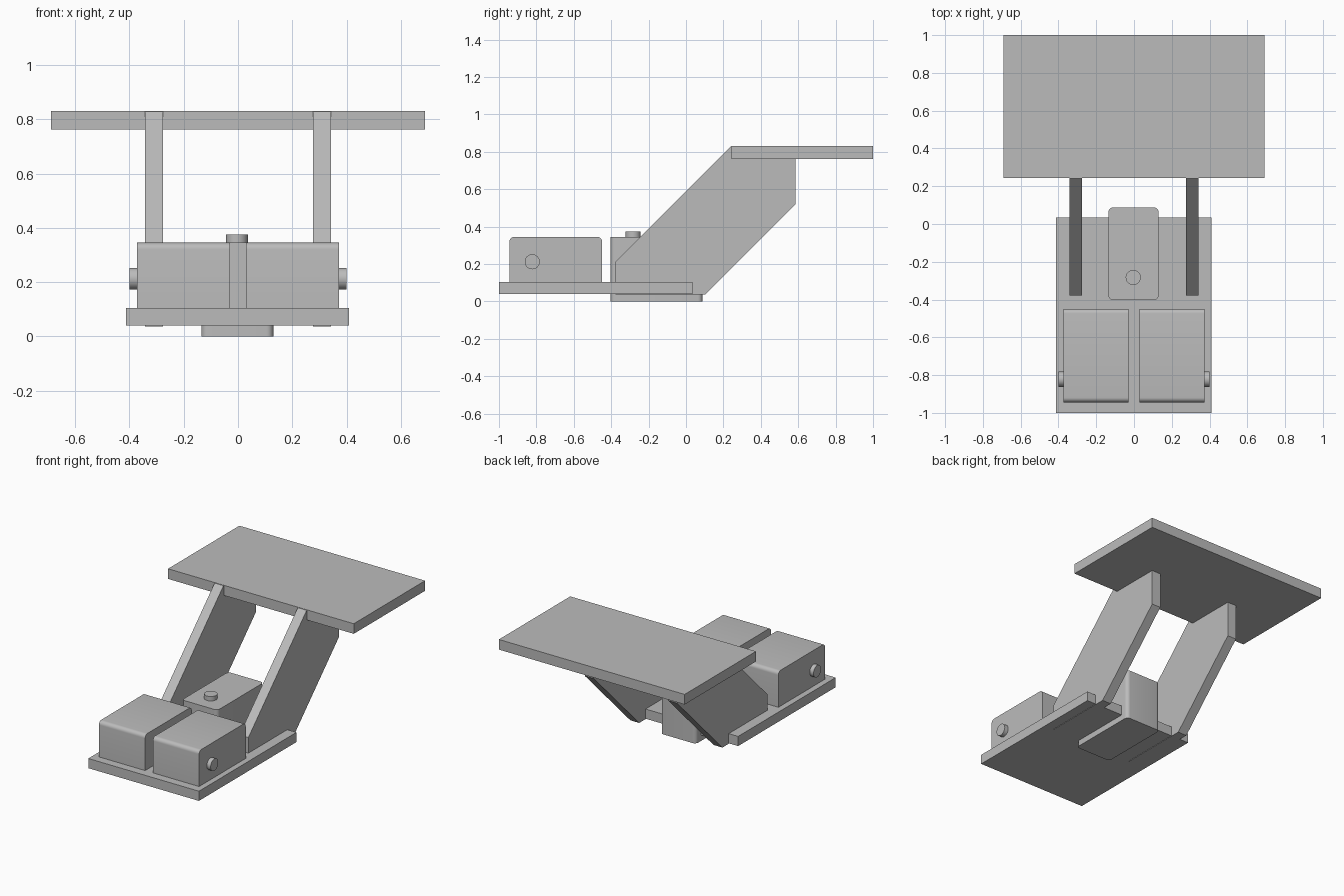
import bpy
import bmesh
import math
from mathutils import Matrix, Vector

cube = bpy.data.objects.get("Cube")
if cube:
    bpy.data.objects.remove(cube, do_unlink=True)

grey = bpy.data.materials.new("plain grey")
grey.use_nodes = True
colour = (0.5, 0.5, 0.5, 1)
grey.diffuse_color = colour
grey.node_tree.nodes["Principled BSDF"].inputs["Base Color"].default_value = colour


def finish(name, bm, smooth=False):
    bmesh.ops.recalc_face_normals(bm, faces=bm.faces)
    mesh = bpy.data.meshes.new(name)
    bm.to_mesh(mesh)
    bm.free()
    mesh.materials.append(grey)
    obj = bpy.data.objects.new(name, mesh)
    bpy.context.collection.objects.link(obj)
    if smooth:
        bpy.ops.object.select_all(action="DESELECT")
        obj.select_set(True)
        bpy.context.view_layer.objects.active = obj
        bpy.ops.object.shade_smooth_by_angle(angle=math.radians(35))
    return obj


def box(name, low, high, round_axis=None, keep=None, radius=0.025):
    """Box between two corners; edges along round_axis that pass keep are rounded."""
    low, high = Vector(low), Vector(high)
    bm = bmesh.new()
    bmesh.ops.create_cube(bm, size=1)
    bmesh.ops.scale(bm, vec=high - low, verts=bm.verts)
    bmesh.ops.translate(bm, vec=(low + high) / 2, verts=bm.verts)
    if round_axis is not None:
        edges = [e for e in bm.edges
                 if abs((e.verts[0].co - e.verts[1].co)[round_axis]) > 0.001
                 and (keep is None or keep(e.verts[0].co))]
        bmesh.ops.bevel(bm, geom=edges, offset=radius, segments=6,
                        profile=0.5, affect="EDGES")
    return finish(name, bm, round_axis is not None)


def shaft(name, centre, length, axis):
    bm = bmesh.new()
    turn = Vector((0, 0, 1)).rotation_difference(Vector(axis)).to_matrix().to_4x4()
    bmesh.ops.create_cone(bm, cap_ends=True, segments=40, radius1=0.04, radius2=0.04,
                          depth=length, matrix=Matrix.Translation(centre) @ turn)
    return finish(name, bm, True)


def arm(name, x, width, profile):
    bm = bmesh.new()
    face = bm.faces.new([bm.verts.new((x - width / 2, y, z)) for y, z in profile])
    side = bmesh.ops.extrude_face_region(bm, geom=[face])
    verts = [v for v in side["geom"] if isinstance(v, bmesh.types.BMVert)]
    bmesh.ops.translate(bm, vec=(width, 0, 0), verts=verts)
    return finish(name, bm)


# Flat plates
box("base_plate", (-0.412, -1, 0.04), (0.41, 0.035, 0.105))
box("top_platform", (-0.69, 0.243, 0.762), (0.69, 1, 0.83))

# Upright centre motor passing through the base plate
box("centre_motor", (-0.135, -0.403, 0), (0.13, 0.088, 0.345), round_axis=2)
shaft("centre_motor_shaft", (-0.004, -0.283, 0.345), 0.06, (0, 0, 1))

# Slanted arms and front motors, one per side
arm_profile = [(-0.378, 0.037), (-0.378, 0.21), (0.24, 0.828),
               (0.585, 0.828), (0.585, 0.52), (0.102, 0.037)]
for side, sign in (("left", 1), ("right", -1)):
    arm(side + "_arm", sign * 0.309, 0.066, arm_profile)
    inner, outer = sign * 0.029, sign * 0.372
    box(side + "_motor", (min(inner, outer), -0.944, 0.105),
        (max(inner, outer), -0.449, 0.345), round_axis=0,
        keep=lambda co: co.z > 0.2)
    shaft(side + "_motor_shaft", (sign * 0.372, -0.822, 0.212), 0.056, (sign, 0, 0))
